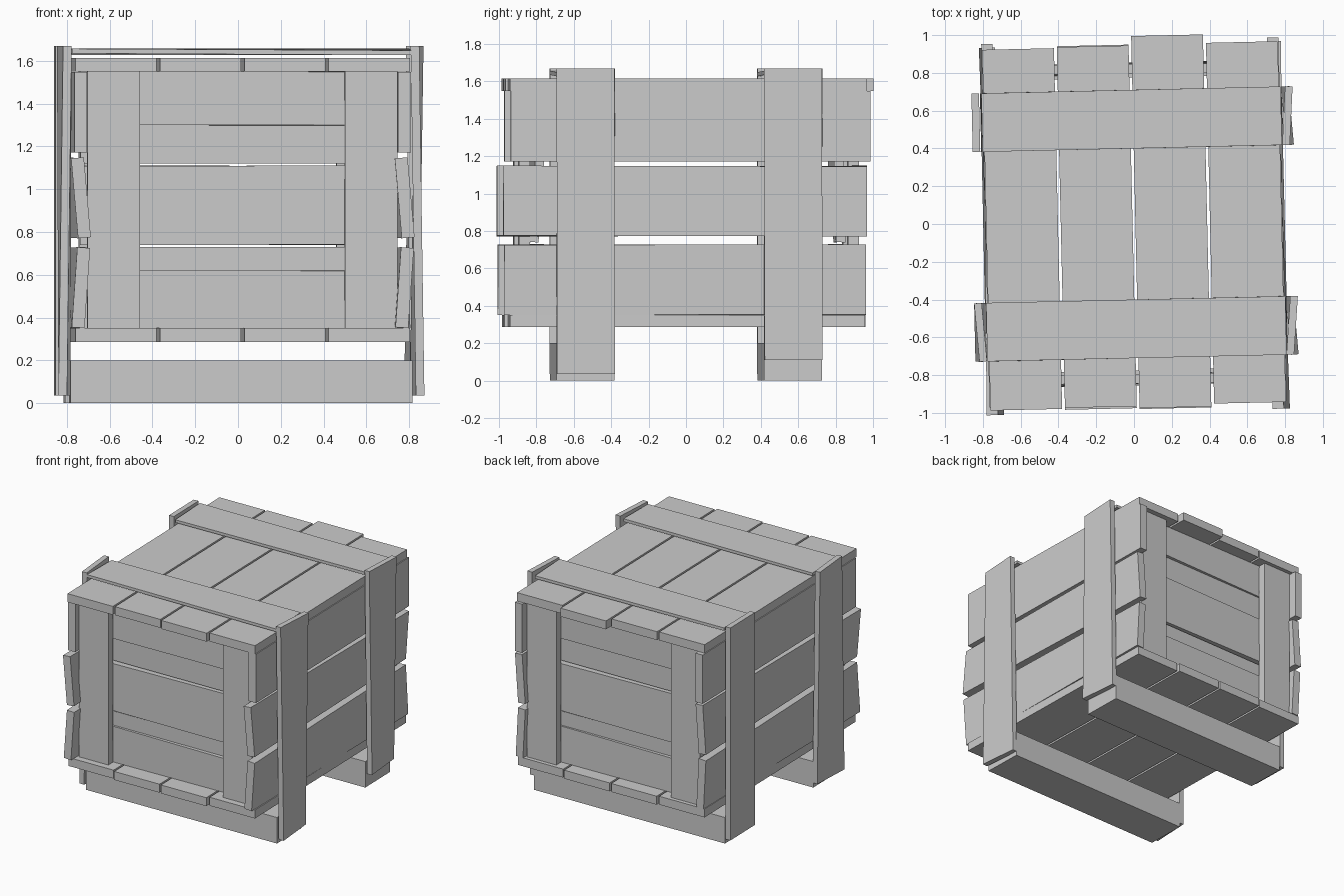
import bpy, bmesh, math
from mathutils import Matrix, Vector

if "Cube" in bpy.data.objects:
    bpy.data.objects.remove(bpy.data.objects["Cube"], do_unlink=True)

GREY = (0.6, 0.6, 0.6, 1)
wood = bpy.data.materials.new("grey_wood")
wood.use_nodes = True
wood.diffuse_color = GREY
bsdf = wood.node_tree.nodes["Principled BSDF"]
bsdf.inputs["Base Color"].default_value = GREY
bsdf.inputs["Roughness"].default_value = 0.8

# The whole crate sits slightly askew
SKEW = Matrix.Rotation(math.radians(1.3), 4, 'Z')


def board(name, center, size, twist=(0, 0)):
    """Box whose two ends are turned by the twist angles about its long axis."""
    axis = max(range(3), key=lambda i: size[i])
    bm = bmesh.new()
    bmesh.ops.create_cube(bm, size=1)
    for v in bm.verts:
        v.co = Vector(a * b for a, b in zip(v.co, size))
        angle = twist[1] if v.co[axis] > 0 else twist[0]
        v.co = Matrix.Rotation(math.radians(angle), 3, 'XYZ'[axis]) @ v.co
        v.co = SKEW @ (v.co + Vector(center))
    mesh = bpy.data.meshes.new(name)
    bm.to_mesh(mesh)
    bm.free()
    mesh.materials.append(wood)
    obj = bpy.data.objects.new(name, mesh)
    bpy.context.collection.objects.link(obj)
    if any(twist):
        bpy.ops.object.select_all(action='DESELECT')
        obj.select_set(True)
        bpy.context.view_layer.objects.active = obj
        bpy.ops.object.shade_smooth_by_angle(angle=math.radians(40))
    return obj


# Floor and lid planks, running front to back with uneven ends
lid_ends = [(-0.97, 0.94), (-0.965, 0.945), (-0.975, 0.995), (-0.96, 0.95)]
floor_ends = [(-0.96, 0.94), (-0.975, 0.95), (-0.98, 0.95), (-0.96, 0.94)]
for part, z, ends in (("lid", 1.582, lid_ends), ("floor", 0.318, floor_ends)):
    for i, (y0, y1) in enumerate(ends):
        x = (i - 1.5) * 0.395
        board(f"{part}_plank_{i + 1}", (x, (y0 + y1) / 2, z),
              (0.38, y1 - y0, 0.065))

# Side slats: height, span and twist of each row
side_rows = [("lower", 0.54, -0.99, 0.945, (4, -3)),
             ("middle", 0.96, -0.995, 0.95, (-5, 4)),
             ("upper", 1.36, -0.955, 0.97, (0, 0))]
for side, sx in (("left", 1), ("right", -1)):
    for row, z, y0, y1, twist in side_rows:
        board(f"{side}_{row}_slat", (sx * 0.757, (y0 + y1) / 2, z),
              (0.06, y1 - y0, 0.375), twist)

# Front and back panels: upright posts over horizontal slats
panel_rows = [("lower", 0.35, 0.62, 0.82, (-3, 4)),
              ("lower_backing", 0.50, 0.73, 0.80, (0, 0)),
              ("middle", 0.74, 1.11, 0.82, (3, -3)),
              ("upper_backing", 1.12, 1.36, 0.80, (0, 0)),
              ("upper", 1.30, 1.55, 0.82, (-4, 3))]
for end, sy in (("front", -1), ("back", 1)):
    for row, z0, z1, y, twist in panel_rows:
        board(f"{end}_{row}_slat", (0, sy * y, (z0 + z1) / 2),
              (1.44, 0.05, z1 - z0), twist)
    for side, sx in (("left", 1), ("right", -1)):
        board(f"{end}_{side}_post", (sx * 0.602, sy * 0.88, 0.95),
              (0.245, 0.06, 1.2))

# Skids under the crate, with a band of boards wrapped around above each
strap_twists = {("front", 1): (4, -5), ("front", -1): (-4, 4),
                ("back", 1): (4, -4), ("back", -1): (0, 0)}
for end, sy in (("front", -1), ("back", 1)):
    y = sy * 0.555
    board(f"{end}_skid", (0, y, 0.1), (1.6, 0.31, 0.2))
    board(f"{end}_lid_strap", (0, y, 1.642), (1.585, 0.31, 0.022),
          (1.5 * sy, -1.5 * sy))
    for side, sx in (("left", 1), ("right", -1)):
        bottom = 0.11 if (end, sx) == ("back", 1) else 0.035
        board(f"{end}_{side}_strap", (sx * 0.825, y, (1.67 + bottom) / 2),
              (0.04, 0.31, 1.67 - bottom), strap_twists[end, sx])
